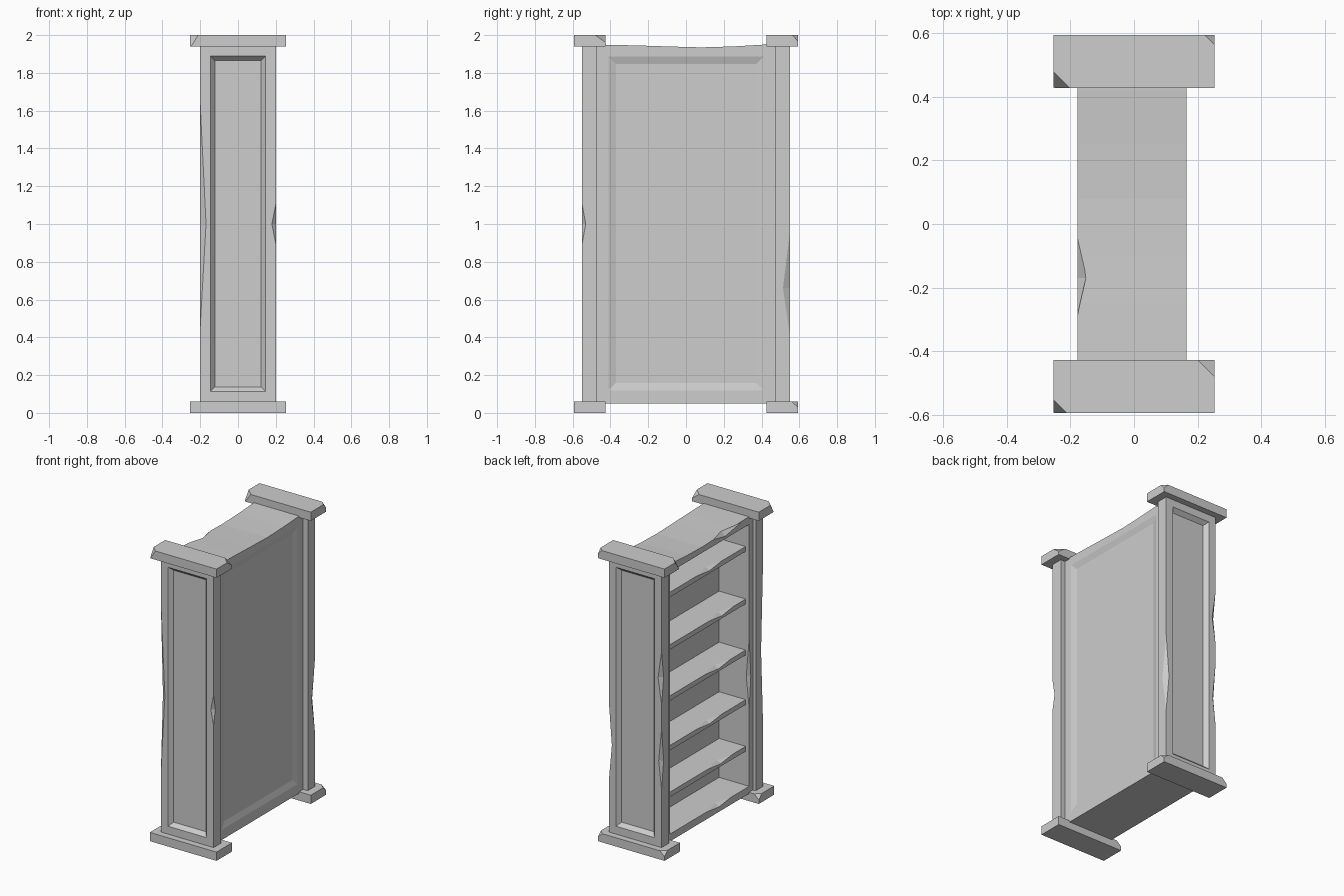
import bpy, bmesh, random
from mathutils import Vector

random.seed(4)
cube = bpy.data.objects.get("Cube")
if cube:
    bpy.data.objects.remove(cube, do_unlink=True)

stone = bpy.data.materials.new("plain_grey")
stone.use_nodes = True
grey = (0.61, 0.61, 0.61, 1)
stone.diffuse_color = grey
stone.node_tree.nodes["Principled BSDF"].inputs["Base Color"].default_value = grey
parts = []


def finish(name, bm):
    bmesh.ops.recalc_face_normals(bm, faces=bm.faces)
    mesh = bpy.data.meshes.new(name)
    bm.to_mesh(mesh)
    bm.free()
    mesh.materials.append(stone)
    obj = bpy.data.objects.new(name, mesh)
    bpy.context.collection.objects.link(obj)
    return obj


def box(name, lo, hi, panel=None, margin=0, bevel=0, depth=0):
    """Box between two corners, with an optional recessed panel on one side."""
    bm = bmesh.new()
    bmesh.ops.create_cube(bm, size=1)
    lo, hi = Vector(lo), Vector(hi)
    for v in bm.verts:
        v.co = (lo + hi) / 2 + v.co * (hi - lo)
    bm.normal_update()
    if panel:
        face = max(bm.faces, key=lambda f: f.normal.dot(Vector(panel)))
        bmesh.ops.inset_region(bm, faces=[face], thickness=margin, use_even_offset=True)
        bmesh.ops.inset_region(bm, faces=[face], thickness=bevel, depth=-depth, use_even_offset=True)
    parts.append(finish(name, bm))


# Thick back panel with shallow recess
box("back_panel", (0.05, -0.456, 0.074), (0.165, 0.456, 1.932), (1, 0, 0), 0.045, 0.04, 0.012)

# Sagging top board, extruded from its side profile
bm = bmesh.new()
profile = [(-0.47, 1.895), (0.47, 1.895), (0.47, 1.95), (0.42, 1.95), (0.25, 1.94),
           (0.08, 1.935), (-0.1, 1.94), (-0.25, 1.945), (-0.47, 1.95)]
base = bm.faces.new([bm.verts.new((-0.178, y, z)) for y, z in profile])
sweep = bmesh.ops.extrude_face_region(bm, geom=[base])["geom"]
bmesh.ops.translate(bm, vec=(0.343, 0, 0), verts=[g for g in sweep if isinstance(g, bmesh.types.BMVert)])
parts.append(finish("top_board", bm))

# Bottom board and shelves, the shelves set slightly back
box("bottom_board", (-0.178, -0.47, 0.05), (0.165, 0.47, 0.1))
shelf_heights = [0.35, 0.67, 1.01, 1.36, 1.72]
for i, z in enumerate(shelf_heights):
    box(f"shelf_{i + 1}", (-0.152, -0.45, z - 0.017), (0.07, 0.45, z + 0.017))

# Side walls, panelled posts, caps and bases at both ends
for side, s in (("front", -1), ("rear", 1)):
    def span(a, b):
        return sorted((s * a, s * b))
    y0, y1 = span(0.43, 0.475)
    box(side + "_side_wall", (-0.178, y0, 0.05), (0.165, y1, 1.93))
    y0, y1 = span(0.47, 0.55)
    box(side + "_post", (-0.2, y0, 0.06), (0.2, y1, 1.943), (0, s, 0), 0.054, 0.024, 0.027)
    y0, y1 = span(0.427, 0.594)
    box(side + "_cap", (-0.253, y0, 1.94), (0.253, y1, 2))
    box(side + "_base", (-0.253, y0, 0), (0.253, y1, 0.06))

# Chipped edges and corners, gathered in one cutter
chips = bmesh.new()


def add_chip(points):
    verts = [chips.verts.new(p) for p in points]
    result = bmesh.ops.convex_hull(chips, input=verts)
    loose = [v for v in result["geom_interior"] if isinstance(v, bmesh.types.BMVert)]
    bmesh.ops.delete(chips, geom=loose, context="VERTS")


def edge_chip(centre, up, down, d1, d2):
    c, d1, d2 = Vector(centre), Vector(d1), Vector(d2)
    out = -(d1 + d2)
    c = c + out.normalized() * 0.002
    add_chip([c + Vector(up), c - Vector(down), c + d1, c + d2, c + out])


def upright_chip(x, y, z, up, down, dx, dy):
    edge_chip((x, y, z), (0, 0, up), (0, 0, down), (dx, 0, 0), (0, dy, 0))


def corner_chip(sx, y, inward, z, size, drop):
    """Cut a top corner of a cap or base."""
    c = Vector((sx * 0.258, y - inward * 0.005, z + 0.005))
    add_chip([c, c - Vector((sx * size, 0, 0)), c + Vector((0, inward * size, 0)),
              c - Vector((0, 0, drop))])


upright_chip(-0.2, -0.55, 1.0, 0.7, 0.6, 0.034, 0.025)
upright_chip(0.2, -0.55, 1.0, 0.12, 0.12, -0.024, 0.022)
upright_chip(0.2, 0.55, 0.66, 0.32, 0.27, -0.025, -0.04)
upright_chip(-0.2, 0.55, 1.22, 0.2, 0.2, 0.03, -0.025)
upright_chip(-0.2, 0.55, 0.65, 0.25, 0.22, 0.025, -0.025)
upright_chip(-0.178, -0.43, 0.85, 0.3, 0.25, 0.025, -0.02)

# Cap corners, then base corners
corner_chip(-1, -0.594, 1, 2, 0.055, 0.09)
corner_chip(-1, 0.427, 1, 2, 0.065, 0.09)
corner_chip(1, 0.594, -1, 2, 0.045, 0.05)
corner_chip(1, -0.427, -1, 2, 0.07, 0.05)
for sx, y, inward in ((1, 0.594, -1), (-1, 0.594, -1), (-1, -0.427, -1)):
    corner_chip(sx, y, inward, 0.06, 0.05, 0.045)

# Worn front edges of the boards
edge_chip((-0.178, -0.17, 1.94), (0, 0.15, 0), (0, 0.18, 0), (0.03, 0, 0), (0, 0, -0.03))
for z in [0.083] + shelf_heights:
    x = -0.178 if z < 0.1 else -0.152
    edge_chip((x, random.uniform(-0.2, 0.2), z + 0.017), (0, 0.16, 0), (0, 0.14, 0),
              (0.035, 0, 0), (0, 0, -0.018))

cutter = finish("chip_cutter", chips)
cutter.hide_render = True
for obj in parts:
    mod = obj.modifiers.new("chips", "BOOLEAN")
    mod.operation = "DIFFERENCE"
    mod.solver = "EXACT"
    mod.object = cutter
    bpy.context.view_layer.objects.active = obj
    bpy.ops.object.modifier_apply(modifier=mod.name)
bpy.data.objects.remove(cutter, do_unlink=True)
